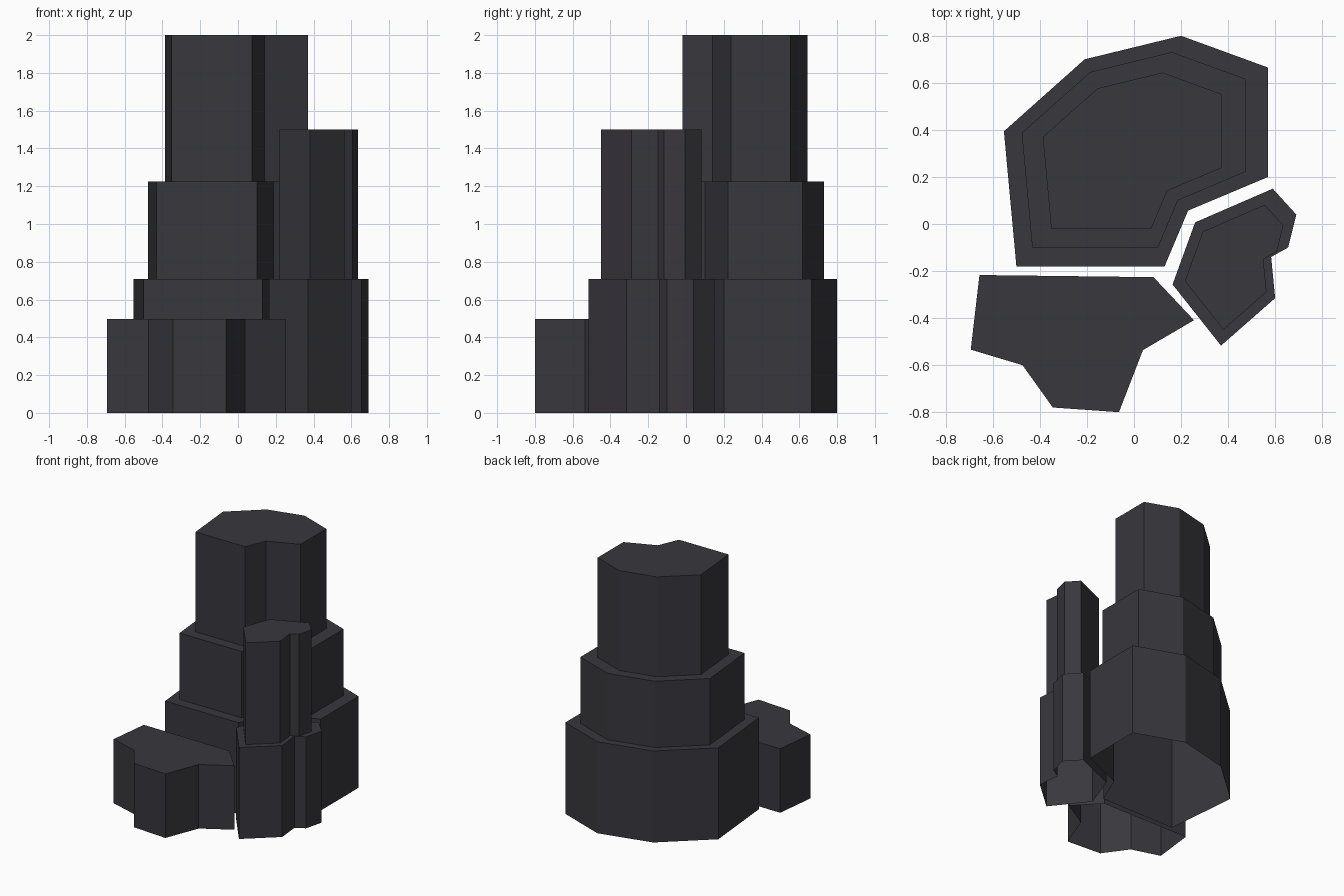
import bpy
import bmesh

cube = bpy.data.objects.get("Cube")
if cube:
    bpy.data.objects.remove(cube, do_unlink=True)

# One dark slate colour
slate = bpy.data.materials.new("dark_slate")
slate.use_nodes = True
colour = (0.040, 0.038, 0.046, 1)
slate.diffuse_color = colour
bsdf = slate.node_tree.nodes["Principled BSDF"]
bsdf.inputs["Base Color"].default_value = colour
bsdf.inputs["Roughness"].default_value = 0.8


def stepped_tower(name, outline, tiers):
    """Raise an outline through tiers of (top height, scale, scale centre).
    The underside stays open, each setback is a flat ring, the top is capped."""
    bm = bmesh.new()

    def ring(z, scale, centre):
        cx, cy = centre
        return [bm.verts.new((cx + (x - cx) * scale, cy + (y - cy) * scale, z))
                for x, y in outline]

    rings = []
    floor = 0
    for top, scale, centre in tiers:
        rings += [ring(floor, scale, centre), ring(top, scale, centre)]
        floor = top
    count = len(outline)
    for low, high in zip(rings, rings[1:]):
        for i in range(count):
            j = (i + 1) % count
            bm.faces.new((low[i], low[j], high[j], high[i]))
    bm.faces.new(rings[-1])

    mesh = bpy.data.meshes.new(name)
    bm.to_mesh(mesh)
    bm.free()
    mesh.materials.append(slate)
    obj = bpy.data.objects.new(name, mesh)
    bpy.context.collection.objects.link(obj)
    return obj


# Outlines run anticlockwise seen from above
main_outline = [(-.50, -.18), (.13, -.18), (.23, .057), (.57, .20),
                (.57, .665), (.20, .80), (-.21, .70), (-.553, .394)]
side_outline = [(.59, .15), (.26, .007), (.164, -.257), (.37, -.517),
                (.60, -.315), (.583, -.14), (.655, -.10), (.69, .04)]
front_outline = [(-.657, -.217), (-.694, -.534), (-.474, -.60), (-.345, -.78),
                 (-.064, -.80), (.038, -.536), (.255, -.409), (.083, -.226)]

# Tall tower with two setbacks
stepped_tower("main_tower", main_outline,
              [(.71, 1, (0, 0)),
               (1.225, .848, (-.055, .345)),
               (2, .676, (-.043, .318))])

# Slim tower with one setback
stepped_tower("side_tower", side_outline,
              [(.71, 1, (0, 0)),
               (1.5, .796, (.42, -.185))])

# Low block
stepped_tower("front_block", front_outline, [(.497, 1, (0, 0))])
